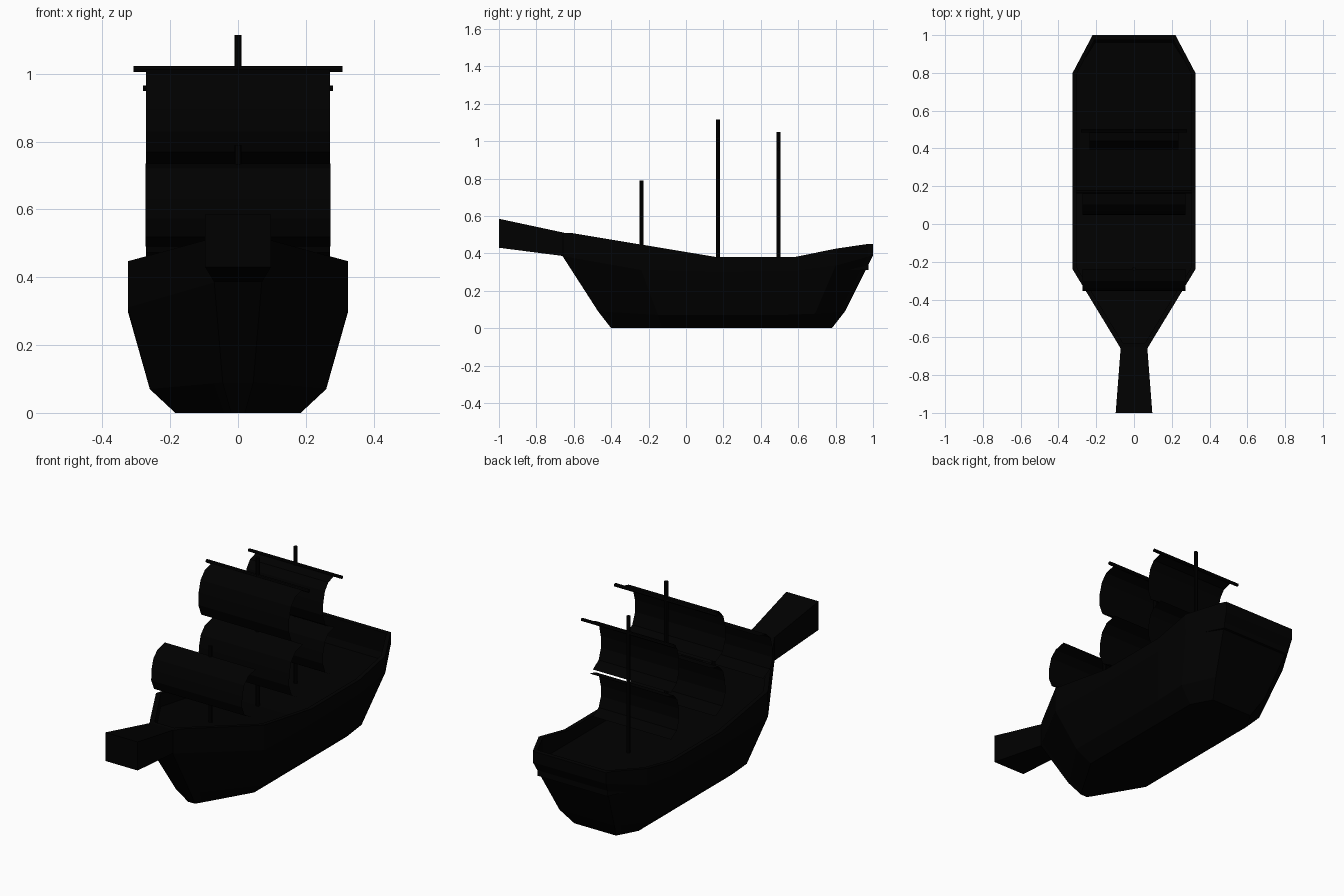
import bpy, bmesh

if "Cube" in bpy.data.objects:
    bpy.data.objects.remove(bpy.data.objects["Cube"])

paint = bpy.data.materials.new("black_paint")
paint.diffuse_color = (0.0, 0.0, 0.0, 1)
paint.use_nodes = True
paint.node_tree.nodes["Principled BSDF"].inputs["Base Color"].default_value = paint.diffuse_color


def finish(name, bm):
    bmesh.ops.recalc_face_normals(bm, faces=bm.faces)
    mesh = bpy.data.meshes.new(name)
    bm.to_mesh(mesh)
    bm.free()
    mesh.materials.append(paint)
    obj = bpy.data.objects.new(name, mesh)
    bpy.context.collection.objects.link(obj)
    return obj


def interp(points, y):
    if y <= points[0][0]:
        return points[0][1]
    for (a, za), (b, zb) in zip(points, points[1:]):
        if y <= b:
            return za + (zb - za) * (y - a) / (b - a)
    return points[-1][1]


def loft(name, rings):
    """Skin a stack of closed rings and cap both ends."""
    bm = bmesh.new()
    loops = [[bm.verts.new(p) for p in ring] for ring in rings]
    for a, b in zip(loops, loops[1:]):
        n = len(a)
        for i in range(n):
            j = (i + 1) % n
            bm.faces.new((a[i], a[j], b[j], b[i]))
    for cap in (loops[0], loops[-1]):
        n = len(cap)
        for i in range(n // 2 - 1):  # port-to-starboard strips
            bm.faces.new((cap[i], cap[i + 1], cap[n - 2 - i], cap[n - 1 - i]))
    return finish(name, bm)


def ring(half, height):
    """Mirror a half plan (x, y) from bow to stern into a closed ring."""
    right = [(x, y, height(y)) for x, y in half]
    return right + [(-x, y, z) for x, y, z in reversed(right)]


# Hull: bottom, bilge, wale, rail, inner rail, deck
sheer = [(-0.62, 0.51), (0.165, 0.38), (0.58, 0.38), (0.80, 0.425), (0.97, 0.45)]
deck = [(-0.62, 0.44), (0.165, 0.31), (1.0, 0.31)]
wale = [(-0.66, 0.385), (-0.235, 0.31), (0.165, 0.30), (0.58, 0.305), (0.80, 0.335), (1.0, 0.39)]
bilge = [(-0.47, 0.09), (-0.14, 0.07), (0.6, 0.07), (0.85, 0.09)]
outline = [(0.07, -0.66), (0.094, -0.62), (0.325, -0.24), (0.325, 0.165),
           (0.325, 0.58), (0.325, 0.80), (0.235, 0.97), (0.22, 1.0)]
inside = [(0.058, -0.63), (0.074, -0.605), (0.303, -0.23), (0.303, 0.165),
          (0.303, 0.58), (0.303, 0.795), (0.222, 0.95), (0.21, 0.975)]
bilge_plan = [(0.045, -0.47), (0.07, -0.43), (0.26, -0.15), (0.26, 0.165),
              (0.26, 0.50), (0.26, 0.69), (0.183, 0.82), (0.165, 0.85)]
keel_plan = [(0.02, -0.40), (0.04, -0.37), (0.185, -0.125), (0.185, 0.165),
             (0.185, 0.45), (0.185, 0.67), (0.14, 0.755), (0.125, 0.78)]
loft("hull", [
    ring(keel_plan, lambda y: 0.0),
    ring(bilge_plan, lambda y: interp(bilge, y)),
    ring(outline, lambda y: interp(wale, y)),
    ring(outline, lambda y: interp(sheer, y)),
    ring(inside, lambda y: interp(sheer, y)),
    ring(inside, lambda y: interp(deck, y))])


# Flared beam projecting from the bow
def section(w, y, low, high):
    return [(-w, y, low), (w, y, low), (w, y, high), (-w, y, high)]


loft("bow_beam", [section(0.07, -0.65, 0.385, 0.51), section(0.097, -1.0, 0.43, 0.585)])


# Masts and yards
def pole(name, location, length, radius, across=False):
    bpy.ops.mesh.primitive_cylinder_add(
        vertices=8, radius=radius, depth=length, location=location,
        rotation=(0, 1.5708 if across else 0, 0))
    obj = bpy.context.object
    obj.name = name
    obj.data.materials.append(paint)


for name, y, base, top in (("fore_mast", -0.237, 0.34, 0.79),
                           ("main_mast", 0.17, 0.29, 1.115),
                           ("aft_mast", 0.494, 0.29, 1.05)):
    pole(name, (0, y, (base + top) / 2), top - base, 0.0105)
pole("main_yard", (0, 0.17, 1.014), 0.615, 0.0095, True)
pole("aft_yard", (0, 0.494, 0.957), 0.56, 0.0085, True)


# Sails: thin sheets billowing forward; profile is (forward bulge, drop from the top)
billow = [(0, 0), (0.55, 0.06), (0.84, 0.20), (0.98, 0.42),
          (1.0, 0.66), (0.80, 0.88), (0.30, 1.0)]


def sail(name, half_width, y, top, bottom, depth):
    bm = bmesh.new()
    rows = []
    for bulge, drop in billow:
        z = top + (bottom - top) * drop
        rows.append([bm.verts.new((s * half_width, y - depth * bulge, z)) for s in (-1, 1)])
    for a, b in zip(rows, rows[1:]):
        bm.faces.new((a[0], a[1], b[1], b[0]))
    finish(name, bm)


sail("fore_sail", 0.273, -0.237, 0.735, 0.49, 0.118)
sail("main_upper_sail", 0.272, 0.17, 1.015, 0.735, 0.122)
sail("main_lower_sail", 0.272, 0.17, 0.715, 0.44, 0.12)
sail("aft_upper_sail", 0.235, 0.494, 0.955, 0.685, 0.10)
sail("aft_lower_sail", 0.235, 0.494, 0.675, 0.43, 0.10)
